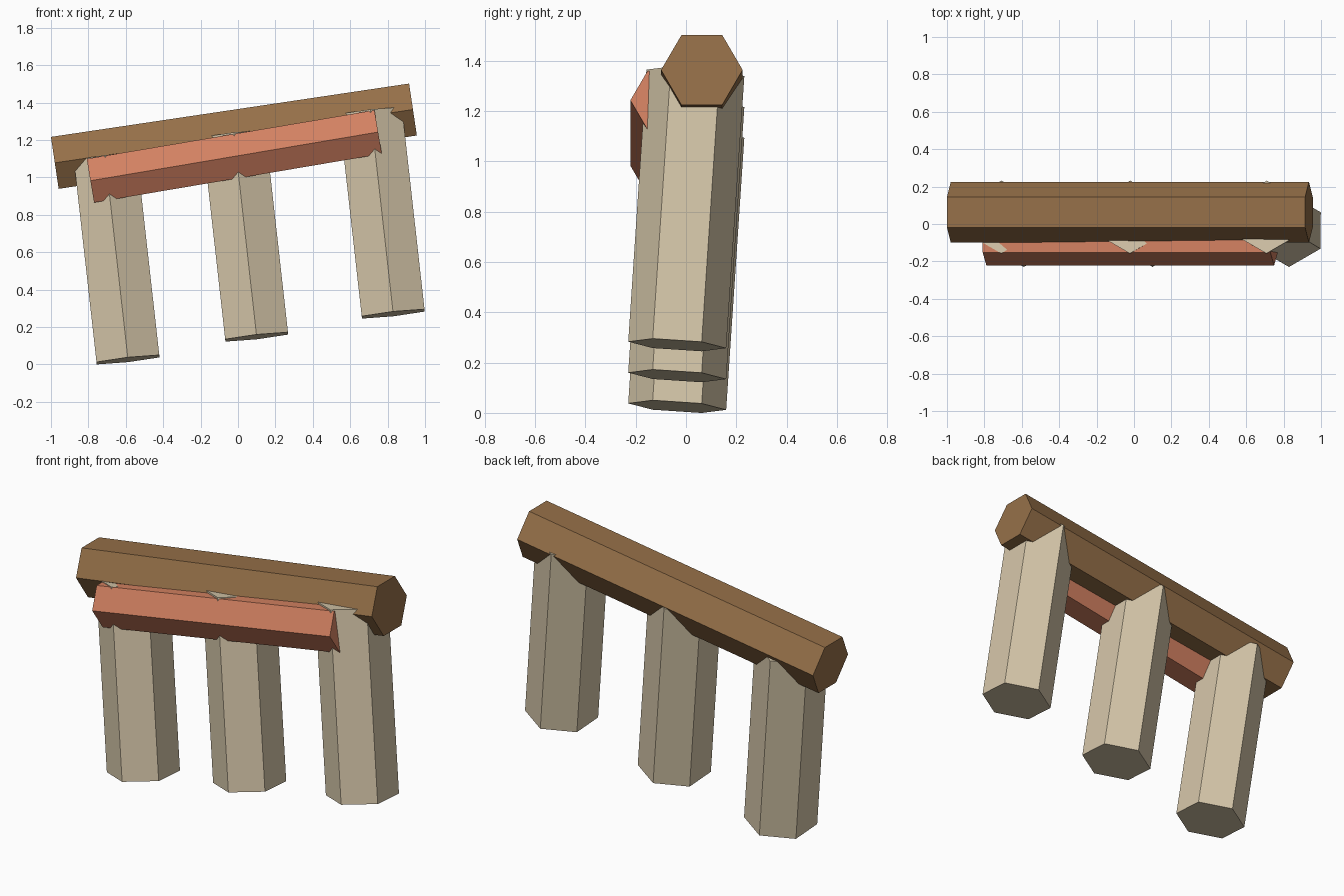
import bpy, bmesh
from math import radians, sin, cos, tau
from mathutils import Matrix, Vector

default = bpy.data.objects.get("Cube")
if default:
    bpy.data.objects.remove(default, do_unlink=True)


def material(name, rgb):
    mat = bpy.data.materials.new(name)
    mat.use_nodes = True
    mat.diffuse_color = (*rgb, 1)
    mat.node_tree.nodes["Principled BSDF"].inputs["Base Color"].default_value = (*rgb, 1)
    return mat


def hex_log(name, mat, base, radius, length, lean_x, lean_y):
    """Six-sided log growing from the centre of its base, corners on +y and -y."""
    bm = bmesh.new()
    ring = [bm.verts.new((radius * sin(tau * i / 6), radius * cos(tau * i / 6), 0))
            for i in range(6)]
    bottom = bm.faces.new(ring)
    top = bmesh.ops.extrude_face_region(bm, geom=[bottom], use_keep_orig=True)["geom"]
    bmesh.ops.translate(bm, vec=(0, 0, length),
                        verts=[g for g in top if isinstance(g, bmesh.types.BMVert)])
    bmesh.ops.recalc_face_normals(bm, faces=bm.faces)
    turn = Matrix.Rotation(radians(lean_y), 4, "Y") @ Matrix.Rotation(radians(lean_x), 4, "X")
    bm.transform(Matrix.Translation(base) @ turn)
    mesh = bpy.data.meshes.new(name)
    bm.to_mesh(mesh)
    bm.free()
    mesh.materials.append(mat)
    obj = bpy.data.objects.new(name, mesh)
    bpy.context.collection.objects.link(obj)
    return obj


def rail(name, mat, centre, radius, length, slope):
    """Log lying along x, rising towards +x."""
    along = Vector((cos(radians(slope)), 0, sin(radians(slope))))
    return hex_log(name, mat, Vector(centre) - along * length / 2,
                   radius, length, 0, 90 - slope)


tan_wood = material("pale tan wood", (0.67, 0.57, 0.40))
brown_wood = material("brown wood", (0.30, 0.16, 0.065))
red_wood = material("reddish wood", (0.65, 0.22, 0.12))

# Leaning posts, stepping up towards +x
for side, x, z in (("right", -0.588, 0.025), ("middle", 0.10, 0.147), ("left", 0.83, 0.27)):
    hex_log(side + "_post", tan_wood, Vector((x, -0.035, z)), 0.195, 1.09, -3.8, -6.4)

# Top beam and the shorter front rail
rail("top_beam", brown_wood, (-0.022, 0.063, 1.22), 0.162, 1.936, 8.47)
rail("front_rail", red_wood, (-0.02, -0.084, 1.112), 0.137, 1.56, 9.6)
